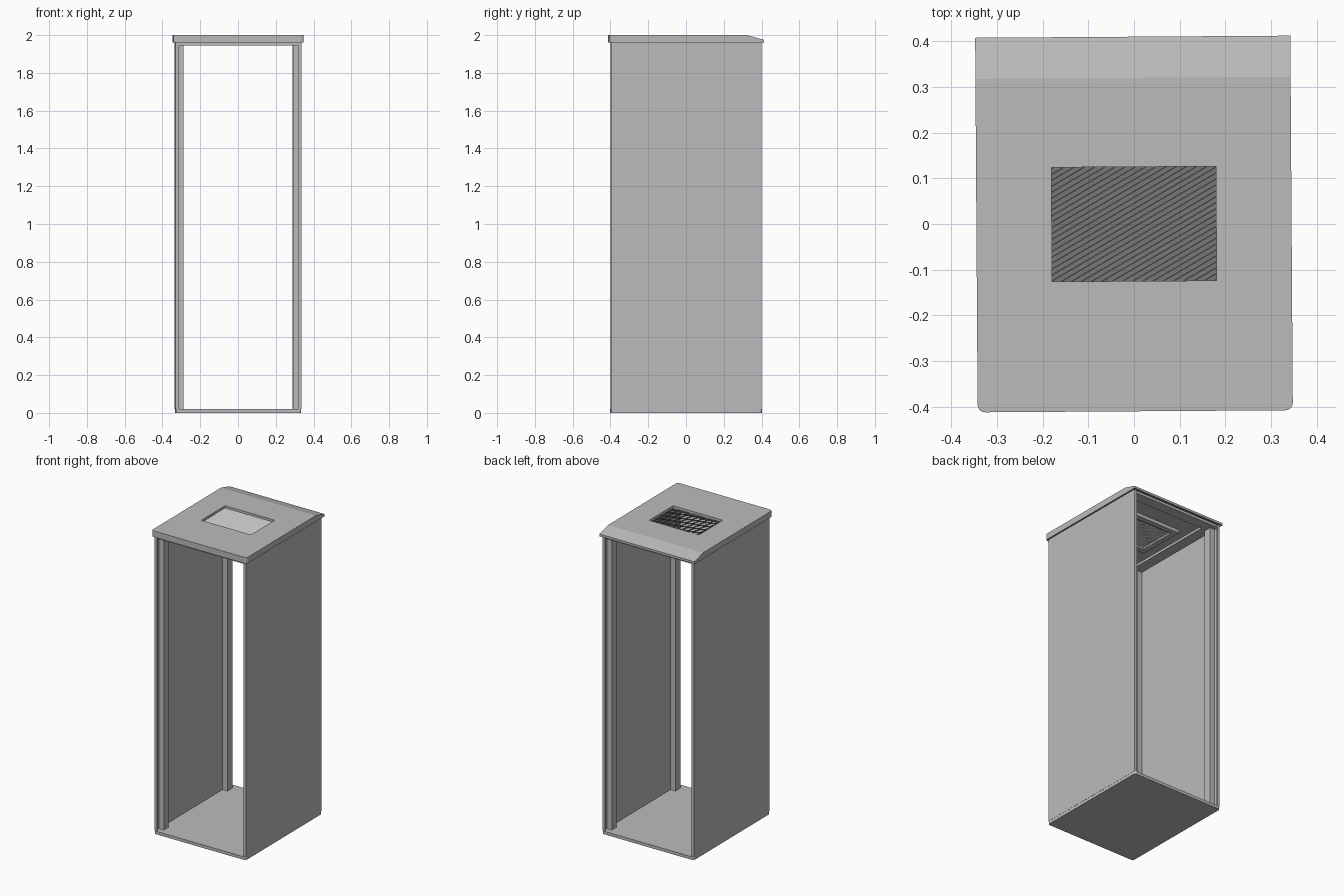
import bpy, bmesh, math
from mathutils import Matrix, Vector

if "Cube" in bpy.data.objects:
    bpy.data.objects.remove(bpy.data.objects["Cube"])

TURN = Matrix.Rotation(math.radians(0.38), 4, 'Z')   # whole cabinet sits very slightly turned
grey = bpy.data.materials.new("light_grey_metal")
grey.diffuse_color = (0.5, 0.5, 0.5, 1)
grey.use_nodes = True
grey.node_tree.nodes["Principled BSDF"].inputs["Base Color"].default_value = grey.diffuse_color


def finish(bm, name):
    bmesh.ops.recalc_face_normals(bm, faces=bm.faces)
    me = bpy.data.meshes.new(name)
    bm.to_mesh(me)
    bm.free()
    me.transform(TURN)
    me.materials.append(grey)
    ob = bpy.data.objects.new(name, me)
    bpy.context.collection.objects.link(ob)
    return ob


def extrude(pts, axis, a, b, name, corner=0, corner_test=None):
    """Extrude a 2D profile: axis X uses (y,z), axis Z uses (x,y)."""
    bm = bmesh.new()
    place = (lambda p, t: (t, p[0], p[1])) if axis == 'X' else (lambda p, t: (p[0], p[1], t))
    f = bm.faces.new([bm.verts.new(place(p, a)) for p in pts])
    r = bmesh.ops.extrude_face_region(bm, geom=[f])
    d = Vector(place((0, 0), b - a))
    bmesh.ops.translate(bm, vec=d, verts=[v for v in r['geom'] if isinstance(v, bmesh.types.BMVert)])
    bmesh.ops.recalc_face_normals(bm, faces=bm.faces)
    if corner:
        es = [e for e in bm.edges
              if (e.verts[0].co - e.verts[1].co).xy.length < 1e-5 and corner_test(e.verts[0].co)]
        bmesh.ops.bevel(bm, geom=es, offset=corner, segments=4, profile=0.5, affect='EDGES')
    return finish(bm, name)


def box(x0, x1, y0, y1, z0, z1, name, **k):
    return extrude([(x0, y0), (x1, y0), (x1, y1), (x0, y1)], 'Z', z0, z1, name, **k)


def ring(ox, oy, w, z0, z1, name):
    """Rectangular frame made of four strips."""
    bm = bmesh.new()
    ix, iy = ox - w, oy - w
    c = [(-1, -1), (1, -1), (1, 1), (-1, 1)]
    loops = [[bm.verts.new((sx * x, sy * y, z)) for sx, sy in c]
             for x, y, z in ((ox, oy, z0), (ox, oy, z1), (ix, iy, z1), (ix, iy, z0))]
    for k in range(4):
        A, B = loops[k], loops[(k + 1) % 4]
        for i in range(4):
            j = (i + 1) % 4
            bm.faces.new((A[i], A[j], B[j], B[i]))
    return finish(bm, name)


# Base plate
box(-.332, .332, -.4, .4, 0, .02, "base_plate", corner=.012, corner_test=lambda c: True)

for s, side in ((-1, "left"), (1, "right")):
    # Side panel with folded lips front and back
    prof = [(.333, -.397), (.333, .397), (.315, .397), (.315, .391), (.326, .391),
            (.326, -.391), (.315, -.391), (.315, -.397)]
    extrude([(s * x, y) for x, y in prof], 'Z', .02, 1.962, side + "_side_panel")
    # Corner posts, channel section open to the panel
    for t, end in ((-1, "front"), (1, "back")):
        post = [(.326, .36), (.29, .36), (.29, .31), (.326, .31), (.326, .316),
                (.296, .316), (.296, .354), (.326, .354)]
        extrude([(s * x, t * y) for x, y in post], 'Z', .02, 1.955, f"{side}_{end}_post")

# Roof cap: sloped at the back, hollow underneath, with a vent opening
cap = extrude([(-.41, 1.96), (-.41, 2.0), (.32, 2.0), (.41, 1.975), (.41, 1.96)],
              'X', -.345, .345, "roof_cap", corner=.016, corner_test=lambda c: c.y < 0)
cavity = extrude([(-.402, 1.94), (-.402, 1.99), (.318, 1.99), (.402, 1.967), (.402, 1.94)],
                 'X', -.337, .337, "roof_cavity_cutter")
hole = box(-.18, .18, -.125, .125, 1.9, 2.1, "vent_cutter")
for c in (cavity, hole):
    m = cap.modifiers.new("cut", 'BOOLEAN')
    m.operation, m.solver, m.object = 'DIFFERENCE', 'EXACT', c
    c.hide_render = True
    c.hide_viewport = True

# Frames under the roof
ring(.326, .391, .07, 1.945, 1.962, "roof_frame")
ring(.215, .16, .0345, 1.968, 1.99, "vent_collar")

# Diagonal tilted slats filling the vent
bm = bmesh.new()
ang = math.radians(30)
pitch = .0112
for i in range(-20, 21):
    M = (Matrix.Rotation(ang, 4, 'Z') @ Matrix.Translation((0, i * pitch, 1.982))
         @ Matrix.Rotation(math.radians(35), 4, 'X') @ Matrix.Diagonal((.5, .0135, .0015, 1)))
    bmesh.ops.create_cube(bm, size=1, matrix=M)
for n, d in (((1, 0, 0), .1805), ((-1, 0, 0), .1805), ((0, 1, 0), .1255), ((0, -1, 0), .1255)):
    bmesh.ops.bisect_plane(bm, geom=bm.verts[:] + bm.edges[:] + bm.faces[:],
                           plane_co=Vector(n) * d, plane_no=n, clear_outer=True)
finish(bm, "vent_slats")
